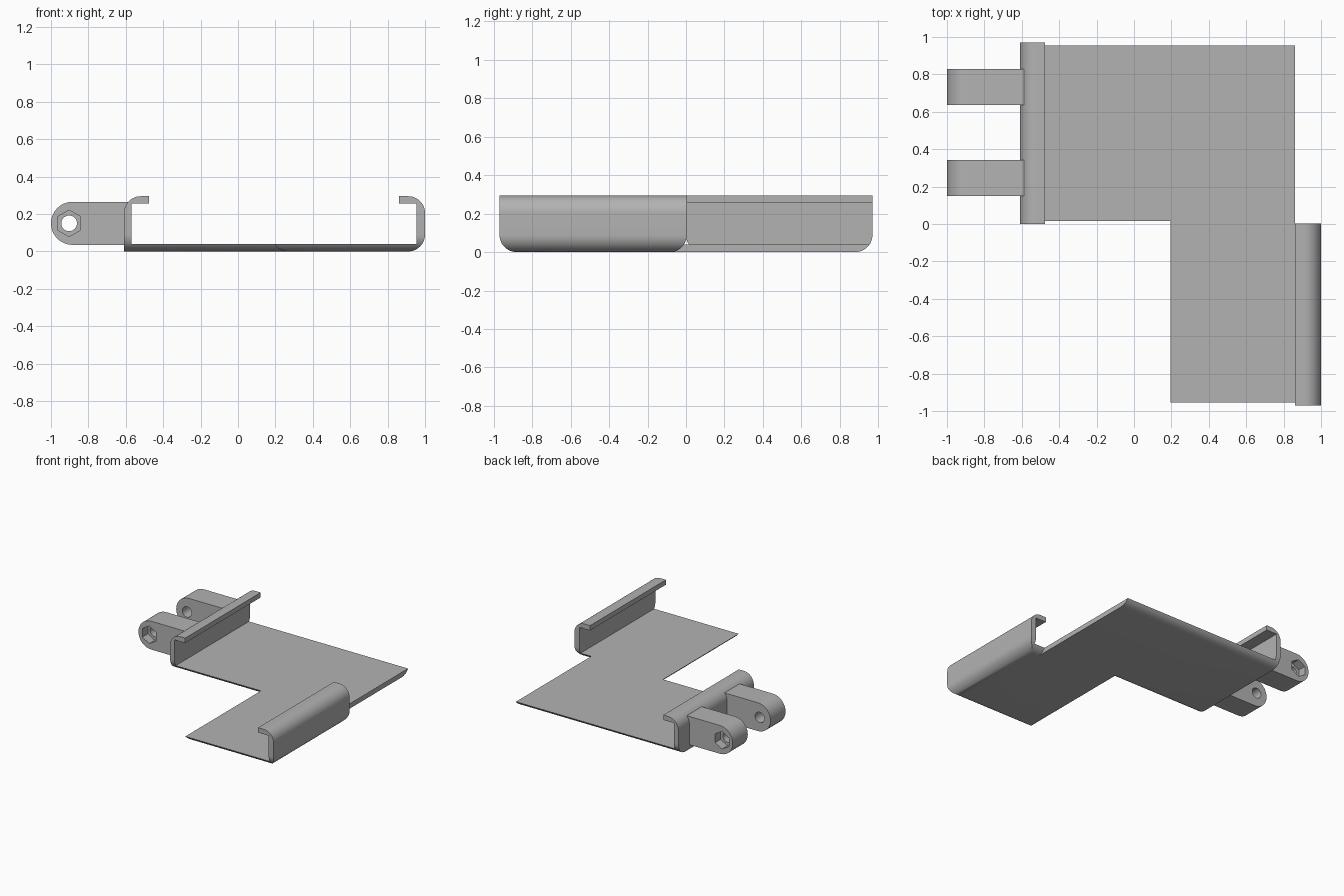
import bpy, math

cube = bpy.data.objects.get("Cube")
if cube:
    bpy.data.objects.remove(cube, do_unlink=True)

grey = bpy.data.materials.new("light_grey_plastic")
grey.use_nodes = True
colour = (0.45, 0.45, 0.45, 1)
grey.diffuse_color = colour
grey.node_tree.nodes["Principled BSDF"].inputs["Base Color"].default_value = colour

R = 0.09      # outer corner radius
T = 0.04      # sheet thickness
H = 0.295     # rail height
L = 0.97      # half length


def arc(cx, cz, r, start, end, steps=12):
    """Points on an arc, angles in degrees."""
    angles = [math.radians(start + (end - start) * i / steps) for i in range(steps + 1)]
    return [(cx + r * math.cos(a), cz + r * math.sin(a)) for a in angles]


def prism(name, outline, axis, lo, hi):
    """Extrude a closed (horizontal, z) outline along x or y."""
    def place(p, d):
        return (d, p[0], p[1]) if axis == "x" else (p[0], d, p[1])
    n = len(outline)
    verts = [place(p, d) for d in (lo, hi) for p in outline]
    faces = [list(range(n))[::-1], list(range(n, 2 * n))]
    faces += [[i, (i + 1) % n, n + (i + 1) % n, n + i] for i in range(n)]
    if axis == "y":
        faces = [f[::-1] for f in faces]
    mesh = bpy.data.meshes.new(name)
    mesh.from_pydata(verts, [], faces)
    mesh.materials.append(grey)
    obj = bpy.data.objects.new(name, mesh)
    bpy.context.collection.objects.link(obj)
    return obj


def select(obj):
    bpy.ops.object.select_all(action="DESELECT")
    obj.select_set(True)
    bpy.context.view_layer.objects.active = obj


def combine(obj, other, operation):
    """Apply a boolean and throw the helper away."""
    mod = obj.modifiers.new("combine", "BOOLEAN")
    mod.operation = operation
    mod.solver = "EXACT"
    mod.object = other
    select(obj)
    bpy.ops.object.modifier_apply(modifier=mod.name)
    bpy.data.objects.remove(other, do_unlink=True)


def smooth(obj):
    select(obj)
    bpy.ops.object.shade_smooth_by_angle(angle=math.radians(30))


def boat(name, y0, y1, x0, x1):
    """Envelope whose lower edges are rounded at both y ends."""
    outline = (arc(y0 + R, R, R, 180, 270) + arc(y1 - R, R, R, 270, 360)
               + [(y1, H + 0.1), (y0, H + 0.1)])
    return prism(name, outline, "x", x0, x1)


# Back half: floor with the hooked rail on the right-hand side
back_outline = ([(-0.61, 0), (0.86, 0), (0.86, T), (-0.57, T), (-0.57, H - T),
                 (-0.475, H - T), (-0.475, H)]
                + arc(-0.61 + R, H - R, R, 90, 180))
body = prism("holder_body", back_outline, "y", -0.1, L + 0.1)
combine(body, boat("back_envelope", 0, L, -1.2, 1.2), "INTERSECT")

# Front half: narrower floor with the hooked rail on the left-hand side
edge = arc(0.18 + R, R, R, 180 + math.degrees(math.asin((R - T) / R)), 270)
front_outline = (edge + arc(1 - R, R, R, 270, 360) + arc(1 - R, H - R, R, 0, 90)
                 + [(0.86, H), (0.86, H - T), (0.955, H - T), (0.955, T)])
front = prism("front_half", front_outline, "y", -L - 0.1, 0.1)
combine(front, boat("front_envelope", -L, 0.004, -1.2, 1.2), "INTERSECT")

# Floor strip that bridges the two halves
bridge = prism("floor_bridge", edge + [(0.86, 0), (0.86, T)], "y", -0.12, 0.12)
combine(body, front, "UNION")
combine(body, bridge, "UNION")
smooth(body)

# Hinge lugs with a round bore and an outward-facing hexagonal recess
CX, CZ, LR = -0.885, 0.15, 0.115
HX = -0.903
lug_outline = arc(CX, CZ, LR, 90, 270, 24) + [(-0.575, CZ - LR), (-0.575, CZ + LR)]
for name, y0, y1, hex0, hex1 in (("front_hinge_lug", 0.15, 0.343, 0.05, 0.22),
                                 ("back_hinge_lug", 0.635, 0.828, 0.758, 0.93)):
    lug = prism(name, lug_outline, "y", y0, y1)
    bore = prism("bore", arc(HX, CZ, 0.042, 0, 360, 32)[:-1], "y", y0 - 0.1, y1 + 0.1)
    combine(lug, bore, "DIFFERENCE")
    recess = prism("recess", arc(HX, CZ, 0.071, 30, 390, 6)[:-1], "y", hex0, hex1)
    combine(lug, recess, "DIFFERENCE")
    smooth(lug)
